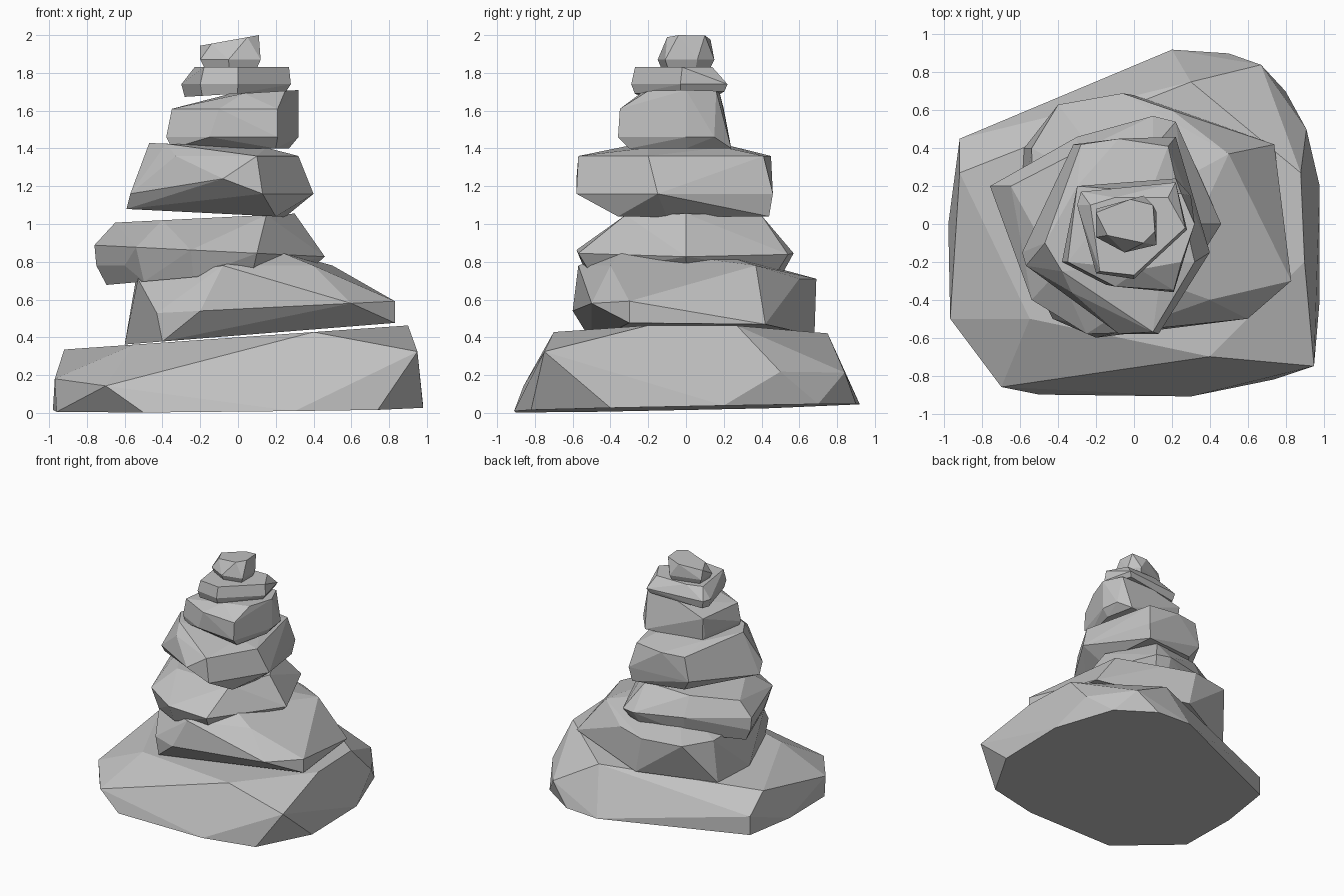
import bpy
import bmesh
import math
from mathutils import Vector

default_cube = bpy.data.objects.get("Cube")
if default_cube:
    bpy.data.objects.remove(default_cube, do_unlink=True)

# One plain grey for the whole cairn
grey = (.54, .54, .54, 1)
stone_grey = bpy.data.materials.new("stone_grey")
stone_grey.use_nodes = True
stone_grey.diffuse_color = grey
stone_grey.node_tree.nodes["Principled BSDF"].inputs["Base Color"].default_value = grey


def layer(outline, height, rise_left=0, rise_back=0):
    """Lay an outline on a plane that may rise towards the left or the back."""
    return [Vector((x, y, height + rise_left * x + rise_back * y))
            for x, y in outline]


def shrink(outline, factor):
    """Draw an outline in towards its own middle."""
    middle = sum((Vector(point) for point in outline), Vector((0, 0))) / len(outline)
    return [middle.lerp(Vector(point), factor) for point in outline]


def stone(name, *layers):
    """Wrap a tight, flat-faced skin around stacked outlines."""
    bm = bmesh.new()
    for outline in layers:
        for point in outline:
            bm.verts.new(point)
    bmesh.ops.convex_hull(bm, input=bm.verts)
    buried = [vert for vert in bm.verts if not vert.link_faces]
    bmesh.ops.delete(bm, geom=buried, context="VERTS")
    # Merge nearly level neighbours into broad facets
    bmesh.ops.dissolve_limit(bm, angle_limit=math.radians(5),
                             verts=bm.verts, edges=bm.edges)
    bmesh.ops.recalc_face_normals(bm, faces=bm.faces)
    mesh = bpy.data.meshes.new(name)
    bm.to_mesh(mesh)
    bm.free()
    mesh.materials.append(stone_grey)
    rock = bpy.data.objects.new(name, mesh)
    bpy.context.collection.objects.link(rock)


# Broad slab at the foot
foot = [(-.98, 0), (-.96, -.5), (-.5, -.9), (.3, -.91), (.74, -.82), (.98, -.4),
        (.98, .2), (.8, .7), (.5, .9), (.2, .92), (-.92, .45)]
front_waist = [(-.7, -.86), (.95, -.75)]
waist = [(-.97, -.5), (.91, .5), (.67, .84), (-.92, .45)]
crown = [(-.92, .27), (-.5, .4), (-.55, -.5), (.4, -.7), (.9, -.2), (.88, .27),
         (.3, .75)]
stone(
    "base_stone",
    layer(foot, height=.025, rise_left=.01, rise_back=.02),
    layer(front_waist, height=.22, rise_left=.11),
    layer(waist, height=.2, rise_left=.02),
    layer(crown, height=.4, rise_left=.07),
)

# Wedge leaning down towards the left
foot = [(-.4, -.5), (.83, -.3), (.74, .42), (0, .68), (-.58, .4), (-.6, 0)]
front_edge = [(-.2, -.6), (.6, -.5), (.83, -.3), (-.43, -.5)]
shoulder = [(-.06, .69), (-.4, .63), (.2, .6), (-.53, -.3), (-.54, .4)]
crown = [(-.08, -.57), (.4, -.4), (.5, .37)]
peak = [(.18, -.32), (0, .1)]
stone(
    "second_stone",
    layer(foot, height=.41, rise_left=.08),
    layer(front_edge, height=.55, rise_left=.05),
    layer(shoulder, height=.71),
    layer(crown, height=.78),
    layer(peak, height=.87),
)

# Flat stone jutting to the right
waist = [(-.76, .2), (-.54, -.4), (-.25, -.58), (.1, -.57),
         (.46, 0), (.22, .54), (.1, .57), (-.3, .46)]
crown = [(-.65, .2), (-.4, -.25), (.15, -.32), (.3, 0), (.1, .4), (-.3, .38)]
left_end = [(-.75, .2), (-.6, -.2)]
stone(
    "third_stone",
    layer(shrink(waist, .9), height=.74, rise_left=.09),
    layer(left_end, height=.78),
    layer(waist, height=.85, rise_left=-.05),
    layer(crown, height=1.04, rise_left=.05),
)

# Chunky stone with an undercut front
foot = [(-.59, -.15), (-.4, -.2), (.2, -.36), (.25, -.1), (.2, .44), (-.25, .38)]
waist = [(-.57, -.22), (.13, -.58), (.4, -.15), (.22, .46), (-.32, .42)]
front_edge = [(-.08, -.58)]
shoulder = [(-.33, -.36), (.1, -.57), (.32, -.2), (.18, .41), (-.08, .45), (-.28, .42)]
crown = [(-.47, -.1), (-.38, -.25), (.15, -.2), (.1, .2), (-.3, .2)]
stone(
    "fourth_stone",
    layer(foot, height=1.05, rise_left=-.05),
    layer(waist, height=1.16),
    layer(front_edge, height=1.24),
    layer(shoulder, height=1.36),
    layer(crown, height=1.41, rise_left=-.04),
)

# Upright block
foot = [(-.35, -.2), (.2, -.3), (.27, 0), (.22, .24), (-.28, .18)]
waist = [(-.38, -.2), (-.15, -.32), (.21, -.36), (.32, 0), (.3, .15), (-.3, .17)]
shoulder = [(-.35, -.2), (-.1, -.33), (.21, -.35), (-.3, .2)]
crown = [(.03, -.24), (.25, -.2), (.32, 0), (.25, .16), (-.05, .18)]
stone(
    "fifth_stone",
    layer(foot, height=1.4),
    layer(waist, height=1.46),
    layer(shoulder, height=1.61),
    layer(crown, height=1.69, rise_left=.06),
)

# Thin flat stone
waist = [(-.3, .1), (-.2, -.26), (0, -.29), (.28, -.03), (.22, .22), (-.28, .17)]
crown = [(-.23, .1), (-.18, -.25), (0, -.27), (.27, -.02), (.18, .14), (-.1, .14)]
stone(
    "sixth_stone",
    layer(shrink(waist, .93), height=1.69, rise_left=.06),
    layer(waist, height=1.74),
    layer(crown, height=1.83),
)

# Small pebble on top
waist = [(-.2, .08), (-.2, -.07), (-.05, -.15), (.12, -.11), (.12, .06), (.05, .15)]
crown = [(-.2, .06), (-.14, -.06), (.05, -.1), (.11, -.04), (.1, .1), (-.02, .13)]
stone(
    "top_stone",
    layer(shrink(waist, .85), height=1.82),
    layer(waist, height=1.87),
    layer(crown, height=1.98, rise_left=.18),
)
